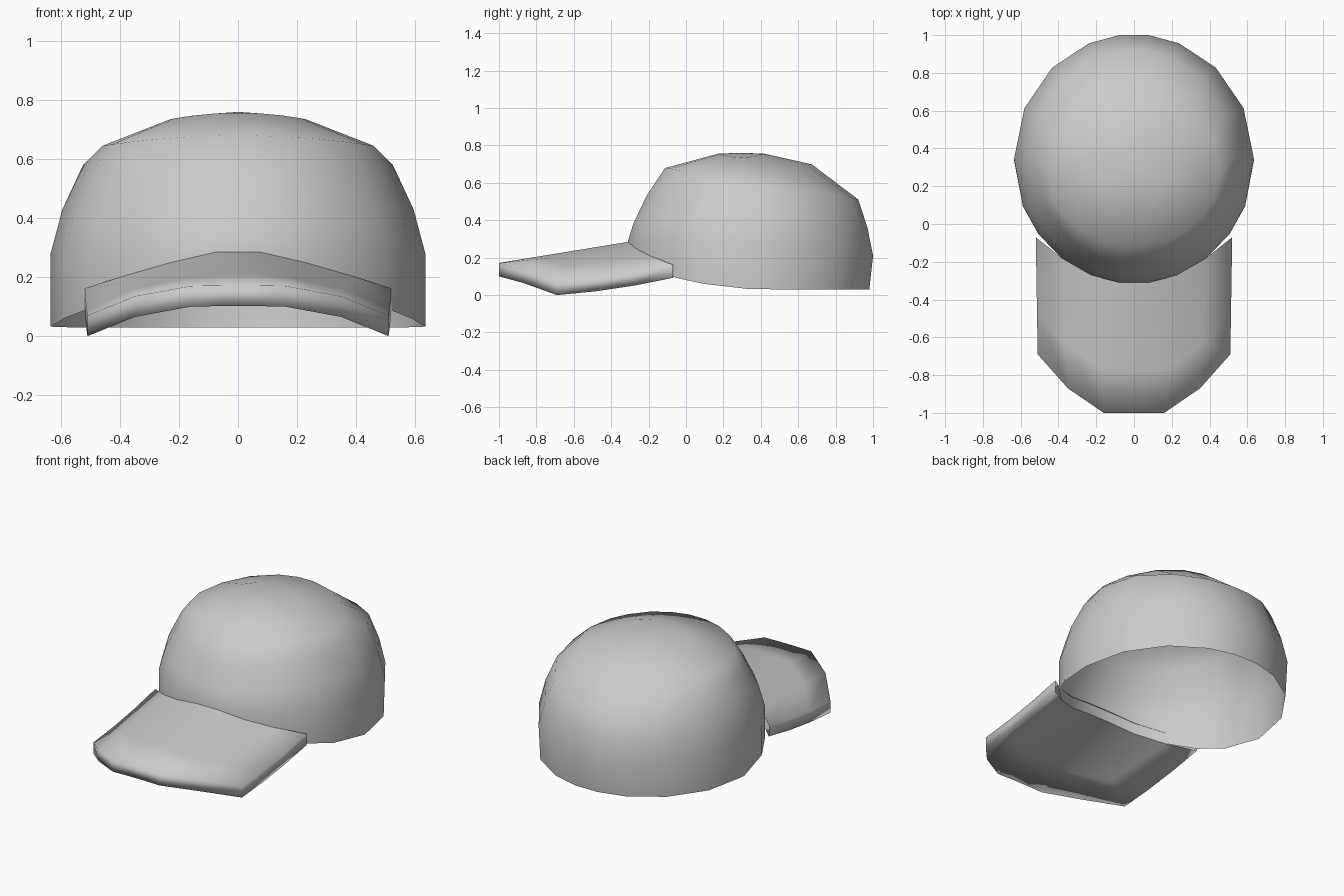
import bpy
from math import sin, cos, radians

if "Cube" in bpy.data.objects:
    bpy.data.objects.remove(bpy.data.objects["Cube"])

# half-turn of column angles, measured from the back (+y) to the front (-y)
HALF = [7, 22, 43, 66, 90, 112, 127, 143, 159, 173]
ANGLES = HALF + [360 - a for a in reversed(HALF)]
HEM = [.03, .03, .03, .03, .032, .06, .092, .135, .18, .215]  # bottom edge heights
HEM = HEM + HEM[::-1]
N = len(ANGLES)


def make(name, verts, faces):
    me = bpy.data.meshes.new(name)
    me.from_pydata(verts, [], faces)
    me.update()
    ob = bpy.data.objects.new(name, me)
    bpy.context.collection.objects.link(ob)
    for p in me.polygons:
        p.use_smooth = True
    return ob


def ring(half_x, y_front, y_back, z_side=0, z_front=0, z_back=0):
    cy = (y_front + y_back) / 2
    ry = (y_back - y_front) / 2
    pts = []
    for a in ANGLES:
        s, c = sin(radians(a)), cos(radians(a))
        z_end = z_back if c > 0 else z_front
        pts.append((half_x * s, cy + ry * c, z_side + (z_end - z_side) * c * c))
    return pts


# crown: open shell lofted through rings, hem raised above the brim
hem = [(x, y, z) for (x, y, _), z in zip(ring(.635, -.31, .985), HEM)]
rings = [
    hem,
    ring(.635, -.315, 1.005, .28, .29, .21),
    ring(.595, -.285, .975, .43, .385, .36),
    ring(.525, -.215, .925, .58, .53, .51),
    ring(.46, -.115, .675, .645, .68, .70),
    ring(.23, .175, .415, .735, .757, .757),
]
verts = [p for r in rings for p in r] + [(0, .295, .76)]
faces = []
for k in range(len(rings) - 1):
    for i in range(N):
        j = (i + 1) % N
        faces.append((k * N + j, k * N + i, (k + 1) * N + i, (k + 1) * N + j))
top = (len(rings) - 1) * N
faces += [(top + (i + 1) % N, top + i, len(verts) - 1) for i in range(N)]
make("cap_crown", verts, [f[::-1] for f in faces])

# brim: curved plate from the front of the hem to a rounded front edge
THICK = .07
STEPS = 3
edge = [(.51, -.69, .07), (.35, -.87, .135), (.16, -1, .17), (.05, -1, .172)]
edge += [(-x, y, z) for x, y, z in reversed(edge)]
back = [(x, y, z + THICK) for x, y, z in hem[6:14]]
back[0] = (.52, -.07, .162)
back[-1] = (-.52, -.07, .162)
M = len(edge)
tops = []
for k in range(STEPS + 1):
    t = k / STEPS
    for b, e in zip(back, edge):
        sag = .012 * 4 * t * (1 - t) if abs(e[0]) > .5 else 0
        x, y, z = (b[i] + (e[i] - b[i]) * t for i in range(3))
        tops.append((x, y, z - sag))
T = len(tops)
bv = tops + [(x, y, z - THICK) for x, y, z in tops]
bf = []
for k in range(STEPS):
    for i in range(M - 1):
        q = (k * M + i, k * M + i + 1, (k + 1) * M + i + 1, (k + 1) * M + i)
        bf += [q[::-1], tuple(v + T for v in q)]
    # side walls
    a, b = k * M, (k + 1) * M
    bf.append((a, b, b + T, a + T))
    a, b = a + M - 1, b + M - 1
    bf.append((b, a, a + T, b + T))
# front wall
for i in range(STEPS * M, STEPS * M + M - 1):
    bf.append((i, i + 1, i + 1 + T, i + T))
brim = make("cap_brim", bv, bf)

# consistent outward normals
import bmesh
for ob in bpy.context.collection.objects:
    bm = bmesh.new()
    bm.from_mesh(ob.data)
    bmesh.ops.recalc_face_normals(bm, faces=bm.faces)
    bm.to_mesh(ob.data)
    bm.free()
